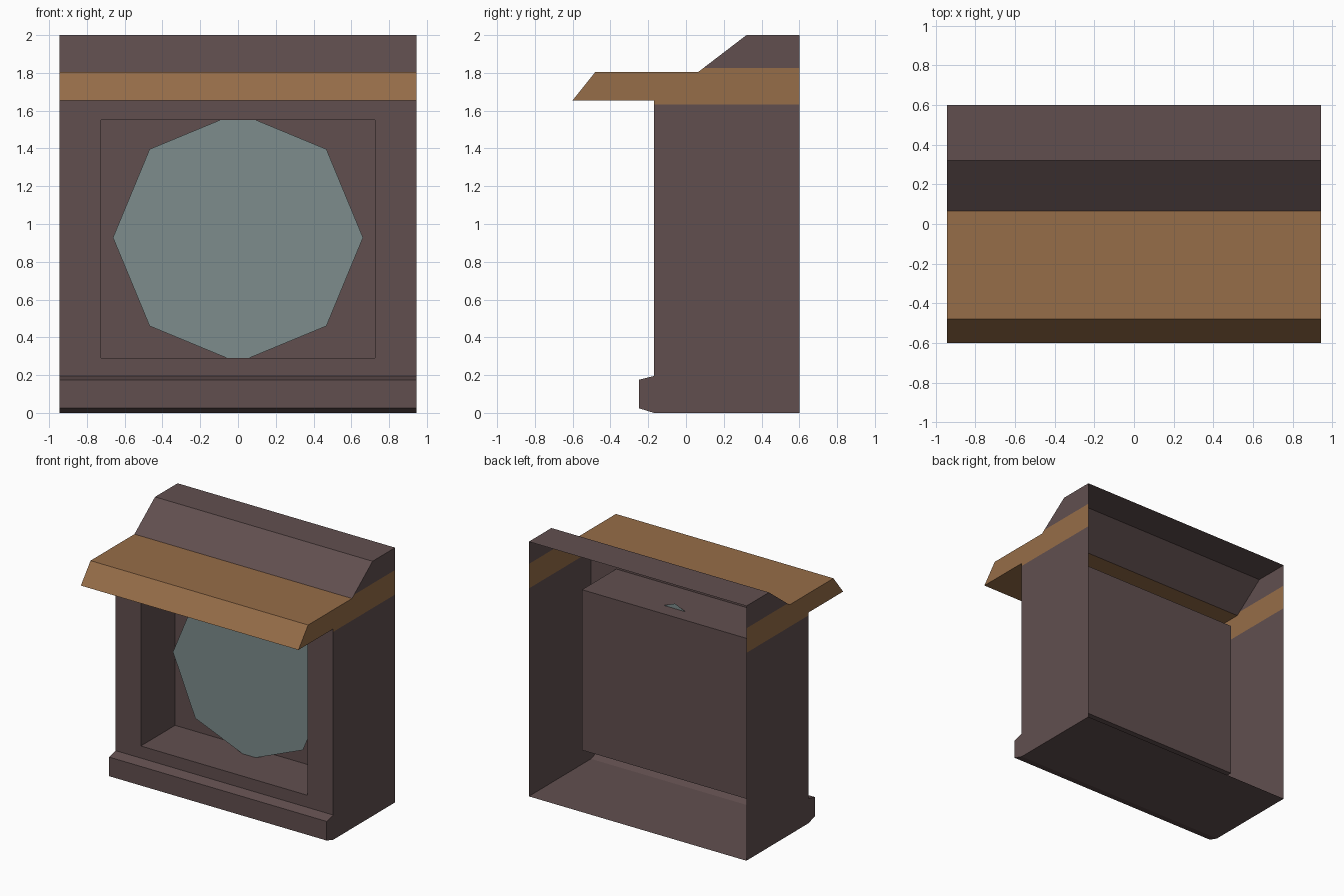
import bpy, bmesh, math
from mathutils import Vector

if "Cube" in bpy.data.objects:
    bpy.data.objects.remove(bpy.data.objects["Cube"])


def material(name, rgb):
    m = bpy.data.materials.new(name)
    m.diffuse_color = (*rgb, 1.0)
    m.use_nodes = True
    m.node_tree.nodes["Principled BSDF"].inputs["Base Color"].default_value = m.diffuse_color
    return m


body_mat = material("dark_mauve", (0.12, 0.078, 0.078))
shelf_mat = material("warm_wood", (0.305, 0.153, 0.065))
disc_mat = material("grey_teal", (0.205, 0.262, 0.262))


def add_object(name, bm, mats):
    mesh = bpy.data.meshes.new(name)
    bm.to_mesh(mesh)
    bm.free()
    for m in mats:
        mesh.materials.append(m)
    ob = bpy.data.objects.new(name, mesh)
    bpy.context.collection.objects.link(ob)
    return ob


HALF = 0.945
# side outline (y, z): floor, base lip, front wall, mantel shelf, sloped hood, top
outline = [(0.6, 0), (-0.17, 0), (-0.25, 0.025), (-0.25, 0.175), (-0.17, 0.195),
           (-0.17, 1.655), (-0.6, 1.655), (-0.48, 1.805), (0.065, 1.805),
           (0.32, 2.0), (0.6, 2.0)]

# shell: outline swept across the width, closed at the sides, open at the back
bm = bmesh.new()
left = [bm.verts.new((-HALF, y, z)) for y, z in outline]
right = [bm.verts.new((HALF, y, z)) for y, z in outline]
strips = [bm.faces.new((left[i], left[i + 1], right[i + 1], right[i]))
          for i in range(len(outline) - 1)]
bm.faces.new(left[::-1])
bm.faces.new(right)
bmesh.ops.recalc_face_normals(bm, faces=bm.faces[:])
if strips[0].normal.z > 0:
    bmesh.ops.reverse_faces(bm, faces=bm.faces[:])

# square recess pushed back into the front wall
front = strips[4]
bmesh.ops.inset_individual(bm, faces=[front], thickness=0.08, use_even_offset=True)
for v in front.verts:
    v.co.x = math.copysign(0.725, v.co.x)
    v.co.z = 1.55 if v.co.z > 0.9 else 0.29
recess = bmesh.ops.extrude_discrete_faces(bm, faces=[front])["faces"][0]
bmesh.ops.translate(bm, verts=recess.verts[:], vec=(0, 0.425, 0))

# wooden band around the shelf height
for z in (1.632, 1.825):
    bmesh.ops.bisect_plane(bm, geom=bm.verts[:] + bm.edges[:] + bm.faces[:],
                           plane_co=(0, 0, z), plane_no=(0, 0, 1))
bm.normal_update()
for f in bm.faces:
    z = f.calc_center_median().z
    low, high = (1.632, 1.825) if abs(f.normal.x) > 0.9 else (1.65, 1.81)
    f.material_index = 1 if low < z < high else 0
add_object("fireplace_shell", bm, [body_mat, shelf_mat])

# eight-sided disc standing inside the recess
bm = bmesh.new()
ring = [bm.verts.new((0.662 * math.cos(i * math.pi / 4), 0.138,
                      0.928 + 0.662 * math.sin(i * math.pi / 4))) for i in range(8)]
bm.faces.new(ring)
add_object("recess_disc", bm, [disc_mat])
